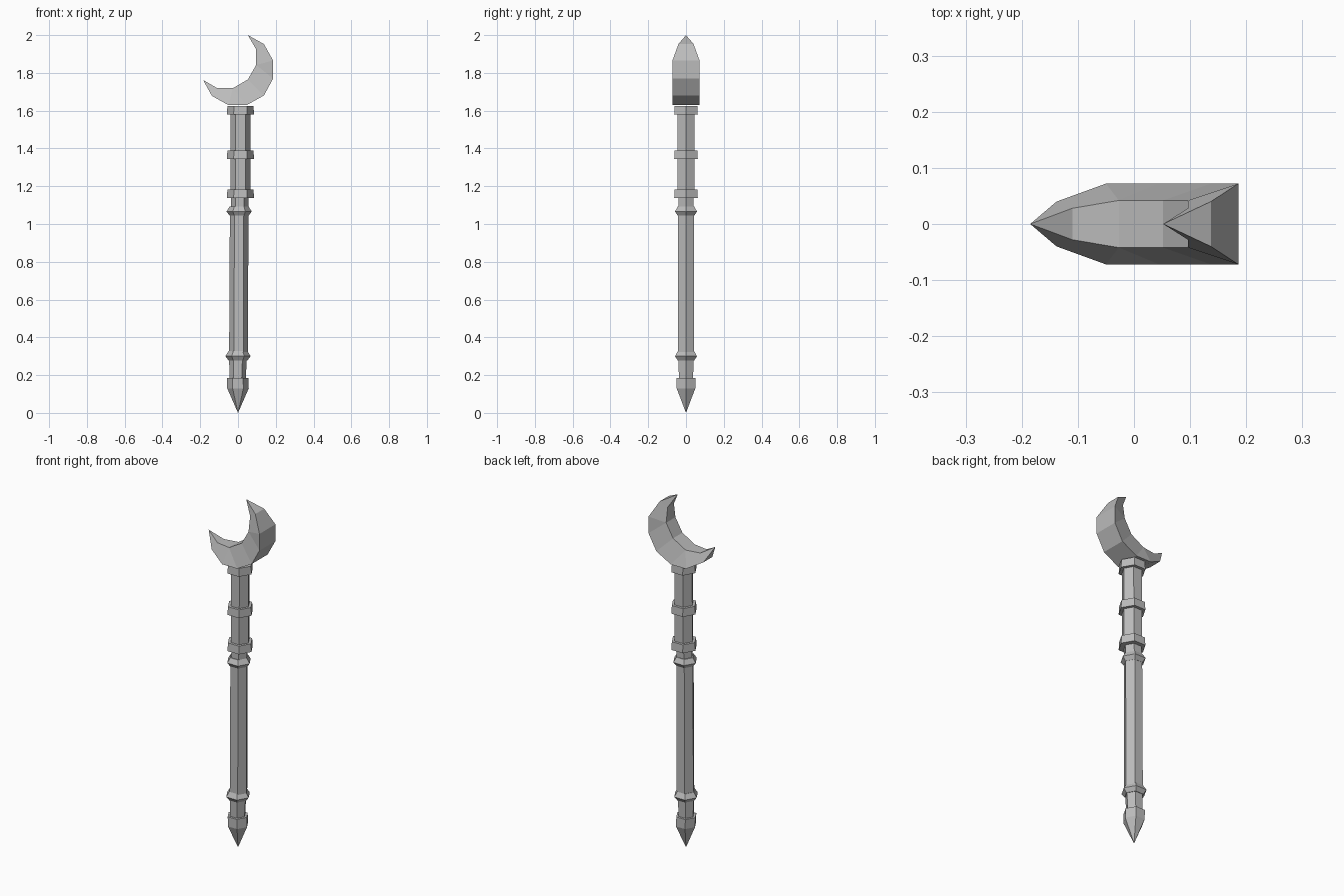
import bpy
import bmesh
from math import cos, sin, tau

if "Cube" in bpy.data.objects:
    bpy.data.objects.remove(bpy.data.objects["Cube"], do_unlink=True)

GREY = (0.5, 0.5, 0.5, 1)
stone = bpy.data.materials.new("plain grey")
stone.use_nodes = True
stone.diffuse_color = GREY
stone.node_tree.nodes["Principled BSDF"].inputs["Base Color"].default_value = GREY


def finish(name, bm):
    bmesh.ops.recalc_face_normals(bm, faces=bm.faces)
    mesh = bpy.data.meshes.new(name)
    bm.to_mesh(mesh)
    bm.free()
    mesh.materials.append(stone)
    obj = bpy.data.objects.new(name, mesh)
    bpy.context.collection.objects.link(obj)


def hex_part(name, sections):
    """Six-sided part lofted through (z, radius, x offset); radius 0 is a point."""
    bm = bmesh.new()
    rings = []
    for z, r, x in sections:
        n = 6 if r else 1
        rings.append([bm.verts.new((x + r * cos(tau * i / 6), r * sin(tau * i / 6), z))
                      for i in range(n)])
    for a, b in zip(rings, rings[1:]):
        for i in range(6):
            j = (i + 1) % 6
            if len(a) == 1:
                bm.faces.new((a[0], b[i], b[j]))
            else:
                bm.faces.new((a[i], a[j], b[j], b[i]))
    for ring in (rings[0], rings[-1]):
        if len(ring) == 6:
            bm.faces.new(ring)
    finish(name, bm)


# Pommel spike and the slightly leaning shaft
hex_part("pommel_spike", [(0, 0, 0), (0.13, 0.057, 0), (0.185, 0.057, -0.002)])
hex_part("shaft_foot", [(0.18, 0.043, -0.002), (0.29, 0.047, 0.0)])
hex_part("grip", [(0.30, 0.05, 0.003), (1.06, 0.049, 0.006)])
hex_part("shaft_neck", [(1.06, 0.046, 0.008), (1.16, 0.047, 0.01)])
hex_part("upper_shaft", [(1.16, 0.053, 0.013), (1.62, 0.053, 0.014)])

# Pointed beads at both ends of the grip
for name, z, x in (("lower_bead", 0.30, 0.0), ("upper_bead", 1.066, 0.006)):
    hex_part(name, [(z - 0.022, 0.05, x), (z, 0.067, x), (z + 0.027, 0.05, x)])

# Collars
for name, z in (("lower_collar", 1.16), ("middle_collar", 1.367), ("top_collar", 1.603)):
    hex_part(name, [(z - 0.023, 0.072, 0.013), (z + 0.023, 0.069, 0.013)])

# Crescent: half of each curve (x, half thickness, z), reflected on the diagonal
MIRROR = 1.815
TIP = (0.052, 0, 2.0)
outer_half = [(0.137, 0.04, 1.953), (0.186, 0.072, 1.865), (0.186, 0.072, 1.77)]
inner_half = [(0.096, 0.028, 1.925), (0.096, 0.042, 1.842)]


def reflect(points):
    return [(MIRROR - z, y, MIRROR - x) for x, y, z in reversed(points)]


outer = outer_half + [(0.137, 0.072, 1.68)] + reflect(outer_half)
inner = inner_half + [(0.052, 0.042, 1.765)] + reflect(inner_half)

bm = bmesh.new()
tips = [bm.verts.new(TIP), bm.verts.new(reflect([TIP])[0])]
sides = {}
for s in (-1, 1):
    o, i = [[tips[0]] + [bm.verts.new((x, s * y, z)) for x, y, z in c] + [tips[1]]
            for c in (outer, inner)]
    sides[s] = (o, i)
    # Side facets, worked inwards from each tip to the middle
    for a, b in ((o, i), (o[::-1], i[::-1])):
        bm.faces.new((a[0], a[1], b[1]))
        bm.faces.new((a[1], a[2], b[2], b[1]))
        bm.faces.new((a[2], a[3], b[2]))
        bm.faces.new((a[3], a[4], b[3], b[2]))
# Outer and inner rims joining the two sides
for p, q in zip(sides[-1], sides[1]):
    for k in range(len(p) - 1):
        bm.faces.new(dict.fromkeys((p[k], p[k + 1], q[k + 1], q[k])))
finish("crescent_head", bm)
